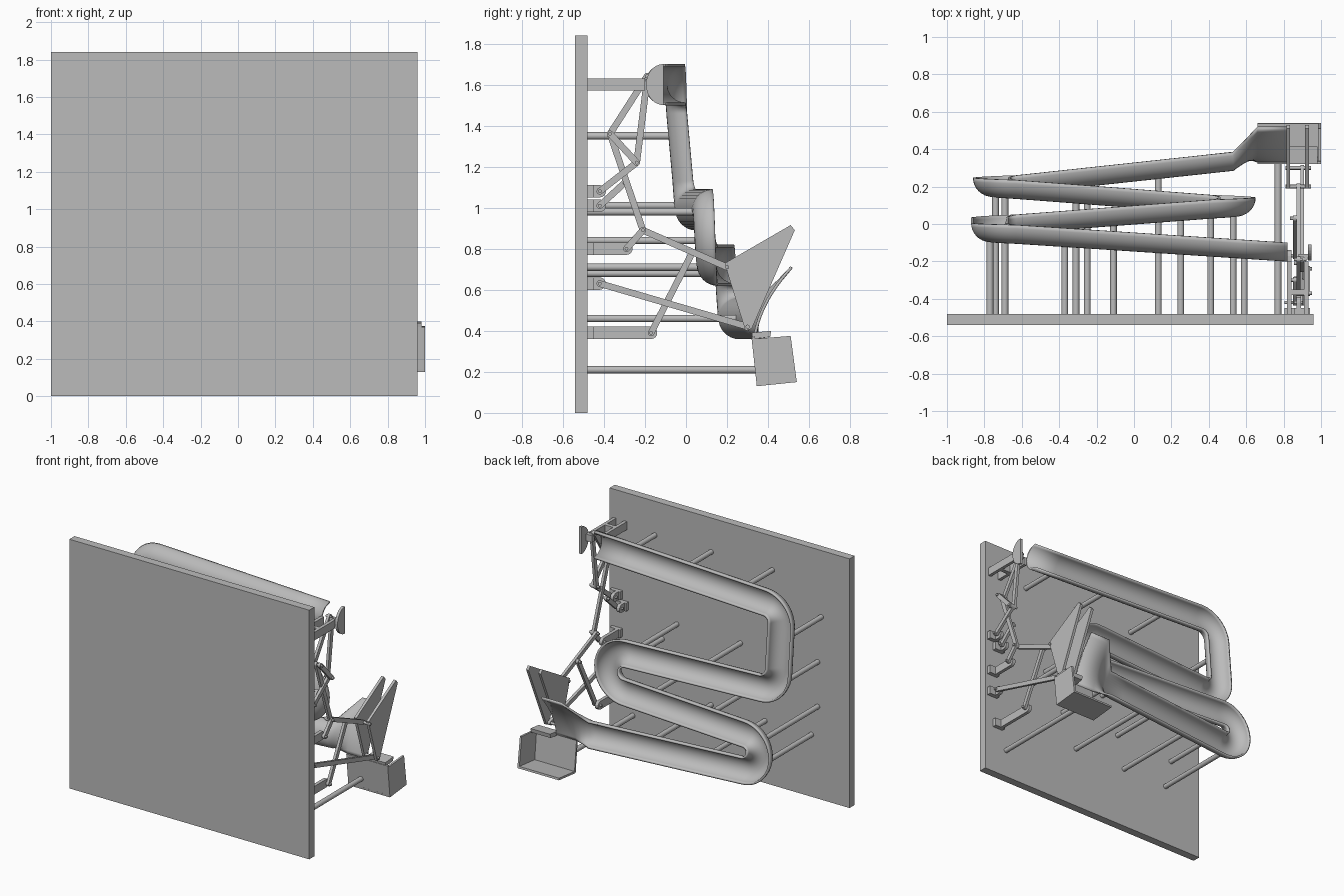
import bpy, bmesh
from math import sin, cos, pi, radians, hypot
from mathutils import Vector

if "Cube" in bpy.data.objects:
    bpy.data.objects.remove(bpy.data.objects["Cube"])

grey = bpy.data.materials.new("plain_grey")
grey.use_nodes = True
grey.diffuse_color = (0.5, 0.5, 0.5, 1)
grey.node_tree.nodes["Principled BSDF"].inputs["Base Color"].default_value = (0.5, 0.5, 0.5, 1)


def finish(name, bm, smooth=False):
    bmesh.ops.recalc_face_normals(bm, faces=bm.faces)
    mesh = bpy.data.meshes.new(name)
    bm.to_mesh(mesh)
    bm.free()
    mesh.materials.append(grey)
    ob = bpy.data.objects.new(name, mesh)
    bpy.context.collection.objects.link(ob)
    if smooth:
        bpy.ops.object.select_all(action='DESELECT')
        ob.select_set(True)
        bpy.context.view_layer.objects.active = ob
        bpy.ops.object.shade_smooth_by_angle(angle=radians(35))
    return ob


def side_plate(name, outline, x0, x1):
    """Extrude a (y, z) outline along x."""
    bm = bmesh.new()
    face = bm.faces.new([bm.verts.new((x0, y, z)) for y, z in outline])
    out = bmesh.ops.extrude_face_region(bm, geom=[face])
    moved = [g for g in out["geom"] if isinstance(g, bmesh.types.BMVert)]
    bmesh.ops.translate(bm, verts=moved, vec=(x1 - x0, 0, 0))
    return finish(name, bm)


def block(name, x, y, z):
    return side_plate(name, [(y[0], z[0]), (y[1], z[0]), (y[1], z[1]), (y[0], z[1])], *x)


def cylinder(name, a, b, radius, sides=20):
    a, b = Vector(a), Vector(b)
    bm = bmesh.new()
    bmesh.ops.create_cone(bm, cap_ends=True, segments=sides, radius1=radius,
                          radius2=radius, depth=(b - a).length)
    bm.transform((b - a).to_track_quat('Z', 'Y').to_matrix().to_4x4())
    bmesh.ops.translate(bm, verts=bm.verts, vec=(a + b) / 2)
    return finish(name, bm, True)


def link(name, a, b, x, width=0.032, thick=0.02):
    """Flat bar with rounded ends between two (y, z) pivots, plus its pins."""
    a, b = Vector(a), Vector(b)
    d = (b - a).normalized()
    n = Vector((-d.y, d.x))
    angles = [pi * i / 8 for i in range(9)]
    r = width / 2
    outline = [b + r * (n * cos(t) + d * sin(t)) for t in angles]
    outline += [a - r * (n * cos(t) + d * sin(t)) for t in angles]
    side_plate(name, outline, x - thick / 2, x + thick / 2)
    for p in (a, b):
        cylinder(name + "_pin", (x - 0.025, p.x, p.y), (x + 0.022, p.x, p.y), 0.009, 12)


# Base plate
block("base_plate", (-1, 0.96), (-0.54, -0.48), (0, 1.84))

# Centre line of the channel: (x, z, rim height y)
path = []


def straight(x0, z0, y0, x1, z1, y1, n=6):
    path.extend((x0 + (x1 - x0) * i / n, z0 + (z1 - z0) * i / n, y0 + (y1 - y0) * i / n)
                for i in range(n))


def arc(cx, cz, r, a0, a1, y0, y1, n=14):
    for i in range(n):
        a = radians(a0 + (a1 - a0) * i / n)
        path.append((cx + r * cos(a), cz + r * sin(a), y0 + (y1 - y0) * i / n))


straight(0.82, 1.6, -0.1, -0.63, 1.6, -0.005)
arc(-0.63, 1.46, 0.14, 90, 180, -0.005, 0.005)
straight(-0.77, 1.46, 0.005, -0.77, 1.13, 0.035)
arc(-0.63, 1.13, 0.14, 180, 270, 0.035, 0.05)
straight(-0.63, 0.99, 0.05, 0.415, 0.99, 0.13)
arc(0.415, 0.855, 0.135, 90, -90, 0.13, 0.155, 20)
straight(0.415, 0.72, 0.155, -0.63, 0.72, 0.235)
arc(-0.63, 0.59, 0.13, 90, 270, 0.235, 0.26, 20)
straight(-0.63, 0.46, 0.26, 0.53, 0.46, 0.385)
path.append((0.53, 0.46, 0.385))

# Half-round channel swept along the path, then flared into a curved ramp
R, N = 0.094, 16
rows = []
for i, (x, z, y) in enumerate(path):
    p, q = path[max(i - 1, 0)], path[min(i + 1, len(path) - 1)]
    dx, dz = q[0] - p[0], q[1] - p[1]
    length = hypot(dx, dz)
    nx, nz = -dz / length, dx / length
    row = []
    for j in range(N + 1):
        t = pi * (j / N - 0.5)
        row.append(Vector((x + nx * R * sin(t), y - R * cos(t), z + nz * R * sin(t))))
    rows.append(row)


def ramp_row(x):
    row = []
    for j in range(N + 1):
        t = j / N
        row.append(Vector((x, 0.335 + 0.05 * t + 0.13 * t * t, 0.37 + 0.34 * t)))
    return row


end, ramp = rows[-1], ramp_row(0.66)
for k in range(1, 5):
    rows.append([a.lerp(b, k / 4) for a, b in zip(end, ramp)])
rows.append(ramp_row(0.82))

bm = bmesh.new()
grid = [[bm.verts.new(v) for v in row] for row in rows]
for r0, r1 in zip(grid, grid[1:]):
    for j in range(N):
        bm.faces.new((r0[j], r0[j + 1], r1[j + 1], r1[j]))
channel = finish("channel", bm, True)
wall = channel.modifiers.new("wall", 'SOLIDIFY')
wall.thickness = 0.014
wall.offset = 0

# Support rods, each reaching the underside of the channel
rods = [(0.59, 1.59), (0.13, 1.59), (-0.37, 1.59), (-0.77, 1.35), (-0.74, 1.01),
        (-0.11, 0.98), (0.41, 0.98), (0.53, 0.84), (0.25, 0.71), (-0.25, 0.71),
        (-0.74, 0.68), (-0.69, 0.46), (-0.31, 0.46), (0.13, 0.46)]
dense = [tuple(p[k] + (q[k] - p[k]) * i / 8 for k in range(3))
         for p, q in zip(path, path[1:]) for i in range(8)]
for x, z in rods:
    near = min(dense, key=lambda p: hypot(p[0] - x, p[1] - z))
    off = min(hypot(near[0] - x, near[1] - z), 0.08)
    cylinder("support_rod", (x, -0.49, z), (x, near[2] - (R * R - off * off) ** 0.5, z), 0.018)
cylinder("tray_rod", (0.77, -0.49, 0.21), (0.77, 0.345, 0.21), 0.018)

# Catch tray at the start of the run: floor, lower wall and outer wall
side_plate("tray_floor", [(0.32, 0.37), (0.345, 0.13), (0.36, 0.132), (0.335, 0.372)], 0.66, 1)
side_plate("tray_lower_wall", [(0.345, 0.13), (0.54, 0.15), (0.538, 0.165), (0.343, 0.145)], 0.66, 1)
side_plate("tray_outer_wall", [(0.32, 0.36), (0.345, 0.13), (0.54, 0.15), (0.51, 0.375)], 0.985, 1)
side_plate("tray_tab", [(0.325, 0.36), (0.41, 0.37), (0.415, 0.4), (0.32, 0.39)], 0.82, 0.98)

# Lifting scoop: two triangular plates joined by pins
for x in (0.825, 0.925):
    side_plate("scoop_plate", [(0.19, 0.73), (0.2, 0.69), (0.29, 0.4), (0.32, 0.41),
                               (0.53, 0.89), (0.51, 0.915)], x - 0.01, x + 0.01)
for y, z in ((0.2, 0.71), (0.3, 0.42)):
    cylinder("scoop_pin", (0.81, y, z), (0.945, y, z), 0.01, 12)

# Brackets on the base plate
brackets = [(1.08, -0.42, 0.88), (1.01, -0.42, 0.83), (0.8, -0.29, 0.88),
            (0.63, -0.42, 0.88), (0.39, -0.17, 0.83)]
for z, y, x in brackets:
    link("bracket", (-0.47, z), (y, z), x, 0.06, 0.025)
    block("bracket_foot", (x - 0.025, x + 0.06), (-0.48, -0.45), (z - 0.03, z + 0.03))
for x in (0.83, 0.92):
    block("top_bracket_arm", (x - 0.012, x + 0.012), (-0.48, -0.2), (1.57, 1.63))
block("top_bracket_bridge", (0.83, 0.92), (-0.38, -0.35), (1.57, 1.63))

# Linkage bars: start pivot, end pivot, x position
bars = [((-0.37, 1.36), (-0.19, 1.64), 0.88), ((-0.24, 1.22), (-0.19, 1.62), 0.9),
        ((-0.37, 1.36), (-0.24, 1.22), 0.93), ((-0.42, 1.08), (-0.24, 1.22), 0.91),
        ((-0.37, 1.36), (-0.21, 0.89), 0.9), ((-0.3, 1.12), (-0.42, 1.01), 0.86),
        ((-0.21, 0.89), (-0.29, 0.8), 0.91), ((-0.21, 0.89), (0.2, 0.71), 0.88),
        ((0.03, 0.78), (-0.17, 0.39), 0.86), ((-0.42, 0.63), (0.3, 0.42), 0.9)]
for a, b, x in bars:
    link("linkage_bar", a, b, x)

# Half-round paddle that catches the ball at the end of the run
arc_pts = [(-0.11 - 0.085 * sin(pi * i / 16), 1.6 + 0.1 * cos(pi * i / 16)) for i in range(17)]
side_plate("paddle", arc_pts, 0.93, 0.95)
block("paddle_stem", (0.88, 0.94), (-0.19, -0.16), (1.58, 1.63))
